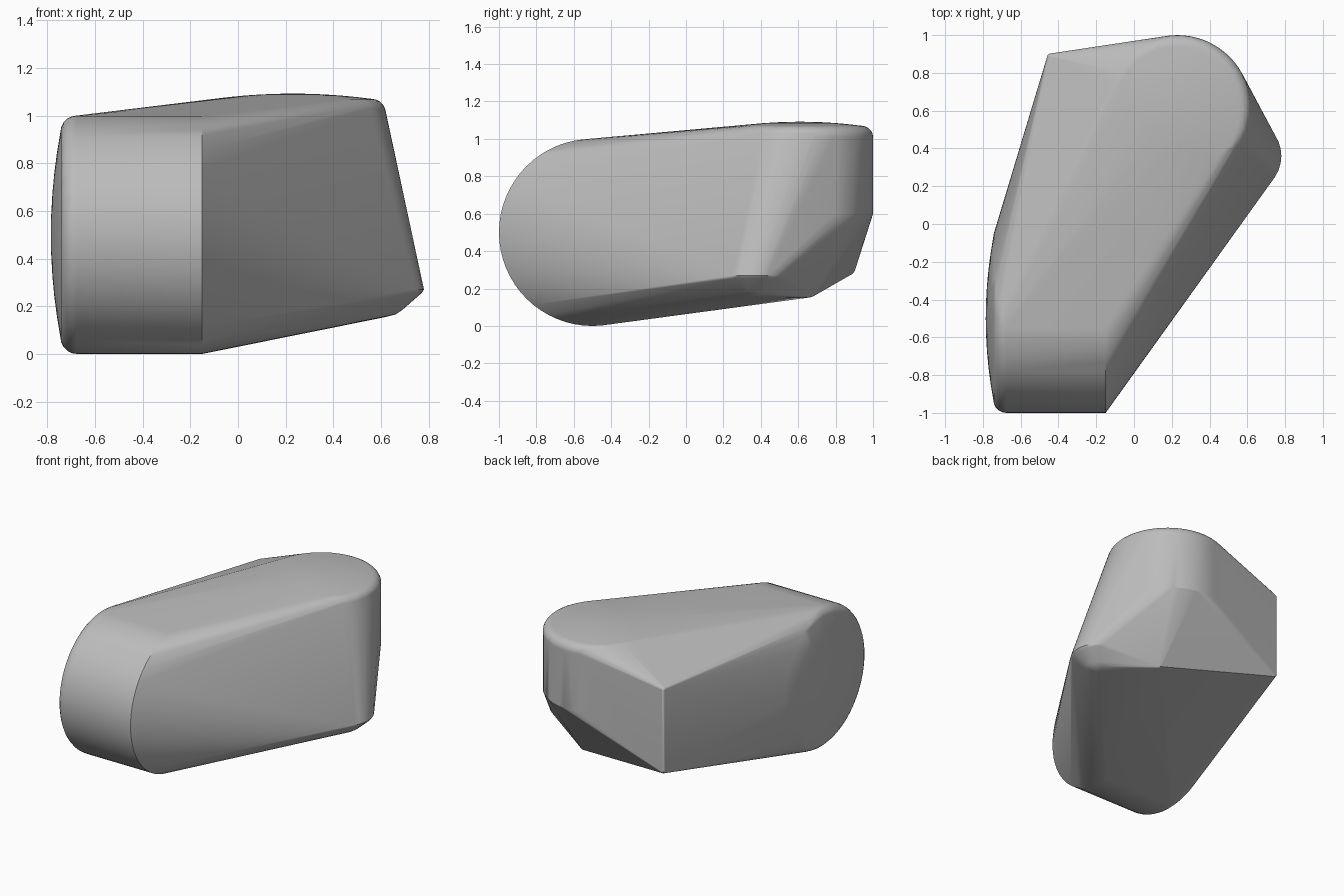
import bpy
import bmesh
from math import cos, sin, pi
from mathutils import Vector

old = bpy.data.objects.get("Cube")
if old:
    bpy.data.objects.remove(old, do_unlink=True)

grey = bpy.data.materials.new("plain_grey")
grey.use_nodes = True
colour = (0.5, 0.5, 0.5, 1)
grey.diffuse_color = colour
grey.node_tree.nodes["Principled BSDF"].inputs["Base Color"].default_value = colour


def lathe(bm, centre, profile, axis, steps=48):
    """Add rings of points; the profile lists (radius, position along axis)."""
    for radius, along in profile:
        for i in range(steps if radius else 1):
            a = 2 * pi * i / steps
            u, v = radius * cos(a), radius * sin(a)
            offset = Vector((along, u, v)) if axis == "X" else Vector((u, v, along))
            bm.verts.new(Vector(centre) + offset)


def rounding(radius, along, size, sign, steps=5):
    """Quarter-round profile from a side wall onto an end cap."""
    return [(radius - size + size * cos(t), along + sign * size * (sin(t) - 1))
            for t in (pi / 2 * i / steps for i in range(steps + 1))]


def dome(rim, edge, peak, steps=5):
    """Shallow cap profile rising from its edge to the peak."""
    return [(rim * (1 - i / steps), peak + (edge - peak) * (1 - i / steps) ** 2)
            for i in range(1, steps + 1)]


bm = bmesh.new()

# Horizontal front drum: sharp right end, rounded and domed left end
lathe(bm, (0, -0.5, 0.5), [(0.5, -0.15)] + rounding(0.5, -0.745, 0.07, -1)
      + dome(0.43, -0.745, -0.785), "X", 64)

# Upright rear drum with a soft domed top
lathe(bm, (0.23, 0.61, 0), [(0.39, 0.6)] + rounding(0.39, 1.07, 0.06, 1)
      + dome(0.33, 1.07, 1.092), "Z", 64)

# Low side tip with a bevelled underside
lathe(bm, (0.58, 0.36, 0), [(0.2, 0.27), (0.19, 0.255), (0.11, 0.185),
                            (0.08, 0.165), (0.04, 0.155)], "Z", 32)

# Narrow upright edge at the rear corner
lathe(bm, (-0.44, 0.883, 0), [(0.01, 0.28), (0.02, 0.295), (0.02, 0.88),
                              (0.01, 0.895)], "Z", 16)

# Small rounded knuckle under the rear
lathe(bm, (0.34, 0.66, 0), [(0.03, 0.18), (0.02, 0.158), (0, 0.152)], "Z", 16)

# Wrap one tight skin around all the pieces
hull = bmesh.ops.convex_hull(bm, input=bm.verts)
spare = {g for g in hull["geom_interior"] + hull["geom_unused"]
         if isinstance(g, bmesh.types.BMVert)}
bmesh.ops.delete(bm, geom=list(spare), context="VERTS")
bmesh.ops.recalc_face_normals(bm, faces=bm.faces)

mesh = bpy.data.meshes.new("rounded_body")
bm.to_mesh(mesh)
bm.free()
mesh.materials.append(grey)
body = bpy.data.objects.new("rounded_body", mesh)
bpy.context.collection.objects.link(body)

# Soft shading that keeps the hard end edges and flat sides
bpy.ops.object.select_all(action="DESELECT")
body.select_set(True)
bpy.context.view_layer.objects.active = body
bpy.ops.object.shade_smooth_by_angle(angle=pi / 6)
weighted = body.modifiers.new("flat_sides", "WEIGHTED_NORMAL")
weighted.keep_sharp = True
